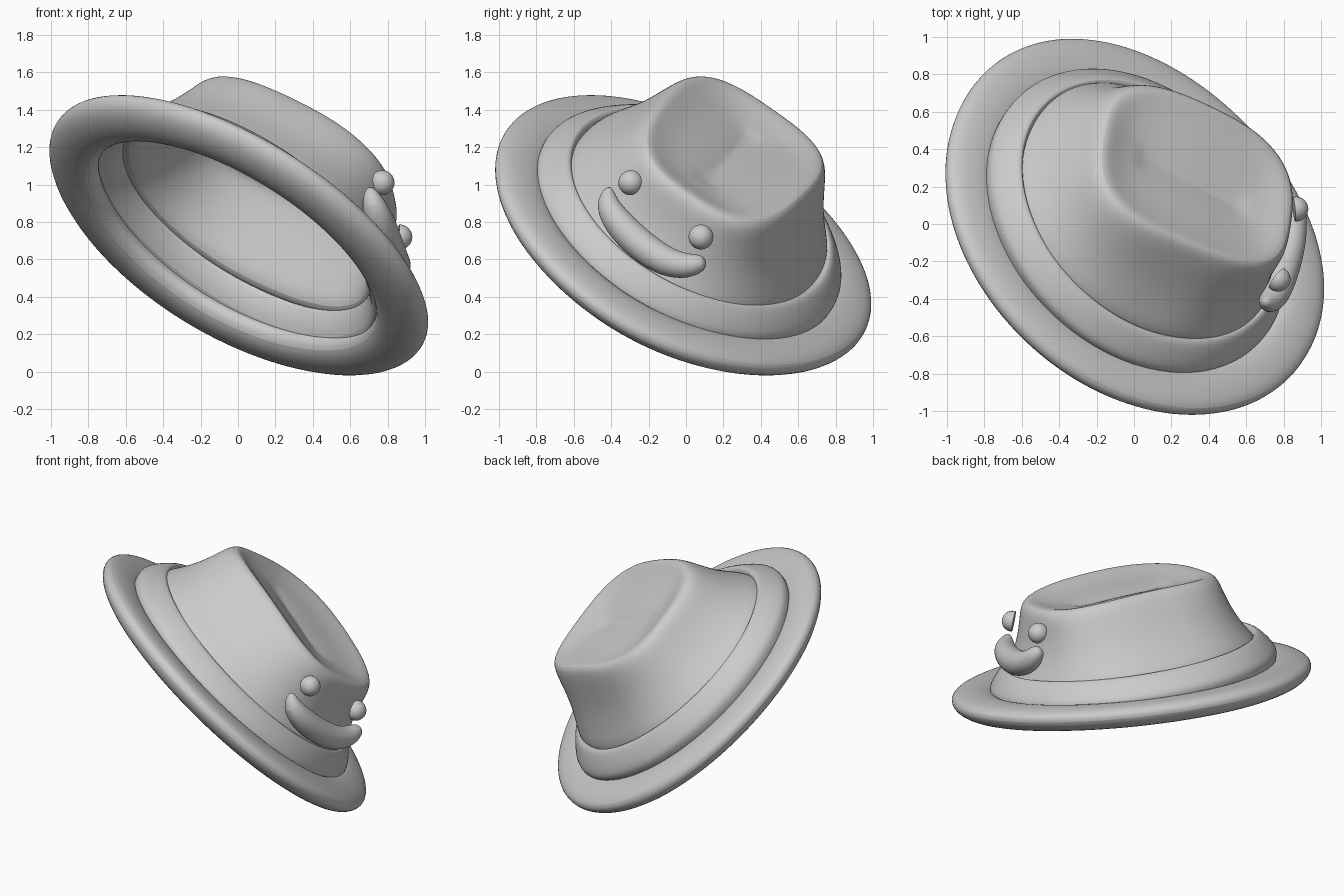
import bpy, bmesh, math
from mathutils import Vector, Matrix

default = bpy.data.objects.get("Cube")
if default:
    bpy.data.objects.remove(default, do_unlink=True)

# Tilted hat frame: local x is the hat's front, local z is its crown axis
axis = Vector((0.53, 0.43, 0.73)).normalized()
front = Vector((0.838, -0.393, -0.376))
front = (front - axis * front.dot(axis)).normalized()
side = axis.cross(front)
TILT = Matrix((front, side, axis)).transposed().to_4x4()
TILT.translation = (0, 0, 0.76)
SEGMENTS = 40


def add_object(name, bm, matrix=None, subdivide=0, angle=50):
    bmesh.ops.recalc_face_normals(bm, faces=bm.faces)
    mesh = bpy.data.meshes.new(name)
    bm.to_mesh(mesh)
    bm.free()
    ob = bpy.data.objects.new(name, mesh)
    bpy.context.collection.objects.link(ob)
    if matrix:
        ob.matrix_world = matrix
    if subdivide:
        mod = ob.modifiers.new("Smooth", 'SUBSURF')
        mod.levels = mod.render_levels = subdivide
    bpy.ops.object.select_all(action='DESELECT')
    ob.select_set(True)
    bpy.context.view_layer.objects.active = ob
    bpy.ops.object.shade_smooth_by_angle(angle=math.radians(angle))
    return ob


def oval(half_length, half_width, power):
    """Superellipse outline."""
    for i in range(SEGMENTS):
        t = math.tau * i / SEGMENTS
        c, s = math.cos(t), math.sin(t)
        yield (half_length * math.copysign(abs(c) ** (2 / power), c),
               half_width * math.copysign(abs(s) ** (2 / power), s))


def loft(bm, rings, closed):
    """Bridge neighbouring rings; cap the two ends unless closed."""
    pairs = list(zip(rings, rings[1:]))
    if closed:
        pairs.append((rings[-1], rings[0]))
    for a, b in pairs:
        n = len(a)
        for i in range(n):
            j = (i + 1) % n
            bm.faces.new((a[i], a[j], b[j], b[i]))
    if not closed:
        bm.faces.new(rings[0])
        bm.faces.new(rings[-1])


def plain(x, y, h):
    return x, y, h


def bend_brim(x, y, h):
    """Back droops; the left side is fuller towards the back."""
    lean = 1 - 0.06 * x if y > 0 else 1
    return x + 0.03, y * lean, h - 0.045 + 0.038 * x


def dip_crown(x, y, h):
    """Upper crown leans forward, dips at both ends and narrows on the right."""
    rise = min(max(h / 0.6, 0), 1)
    squeeze = 0.03 if y > 0 else 0.04 + 0.12 * x
    return (x + 0.03 * rise, y * (1 - squeeze * rise),
            h - 0.05 * rise * (x / 0.65) ** 2)


def oval_part(name, profile, closed, shape=plain, boxy=0):
    """Sweep a (half length, half width, height) profile around the hat."""
    bm = bmesh.new()
    rings = []
    for a, b, h in profile:
        power = 2 + boxy * min(max(h / 0.6, 0), 1)
        rings.append([bm.verts.new(shape(x, y, h)) for x, y in oval(a, b, power)])
    loft(bm, rings, closed)
    return add_object(name, bm, TILT, 2)


# Thick rolled brim
oval_part("brim", [
    (0.86, 0.78, 0.00), (0.90, 0.84, 0.06), (0.98, 0.93, 0.075),
    (1.08, 1.02, 0.07), (1.155, 1.085, 0.05), (1.175, 1.105, 0.00),
    (1.13, 1.055, -0.065), (1.00, 0.93, -0.10), (0.89, 0.815, -0.075)],
    True, bend_brim)

# Flared band around the crown base
oval_part("hat_band", [
    (0.80, 0.735, 0.15), (0.82, 0.76, 0.18), (0.86, 0.80, 0.16),
    (0.93, 0.89, 0.07), (0.94, 0.895, 0.03), (0.92, 0.87, -0.05),
    (0.87, 0.80, -0.05), (0.77, 0.70, 0.09)], True)

# Hollow crown with a dished, creased top
oval_part("crown", [
    (0.10, 0.02, 0.49), (0.36, 0.24, 0.51), (0.52, 0.39, 0.54),
    (0.58, 0.44, 0.52), (0.64, 0.53, 0.36), (0.70, 0.61, 0.20),
    (0.75, 0.67, 0.09), (0.82, 0.755, 0.10), (0.80, 0.74, 0.17),
    (0.75, 0.69, 0.24), (0.69, 0.61, 0.36), (0.65, 0.55, 0.49),
    (0.63, 0.505, 0.59), (0.595, 0.465, 0.635), (0.53, 0.41, 0.615),
    (0.44, 0.29, 0.58), (0.34, 0.14, 0.56), (0.30, 0.02, 0.535)],
    False, dip_crown, 0.9)

# Half-dome eyes
for name, spot, facing in (
        ("right_eye", (0.77, -0.295, 1.01), (0.75, -0.6, 0.2)),
        ("left_eye", (0.865, 0.08, 0.72), (1, 0.1, -0.1))):
    bm = bmesh.new()
    bmesh.ops.create_uvsphere(bm, u_segments=24, v_segments=16, radius=0.067)
    bmesh.ops.bisect_plane(bm, geom=bm.verts[:] + bm.edges[:] + bm.faces[:],
                           plane_co=(0, 0, -0.01), plane_no=(0, 0, -1),
                           clear_outer=True)
    bmesh.ops.holes_fill(bm, edges=[e for e in bm.edges if e.is_boundary])
    turn = Vector(facing).to_track_quat('Z', 'Y').to_matrix().to_4x4()
    add_object(name, bm, Matrix.Translation(spot) @ turn, angle=40)

# Curved smile, fat in the middle and tapered at both ends
path = [Vector(p) for p in (
    (0.70, -0.41, 0.99), (0.72, -0.43, 0.91), (0.76, -0.37, 0.80),
    (0.80, -0.24, 0.67), (0.84, -0.10, 0.58), (0.86, 0.02, 0.56),
    (0.88, 0.11, 0.59))]
radii = (0.02, 0.065, 0.085, 0.09, 0.085, 0.07, 0.04)
bm = bmesh.new()
rings = []
for i, (p, r) in enumerate(zip(path, radii)):
    along = (path[min(i + 1, len(path) - 1)] - path[max(i - 1, 0)]).normalized()
    out = (front - along * front.dot(along)).normalized()
    across = along.cross(out)
    rings.append([bm.verts.new(p + r * (out * math.cos(t) + across * math.sin(t)))
                  for t in (math.tau * k / 12 for k in range(12))])
loft(bm, rings, False)
add_object("smile", bm, subdivide=2)
